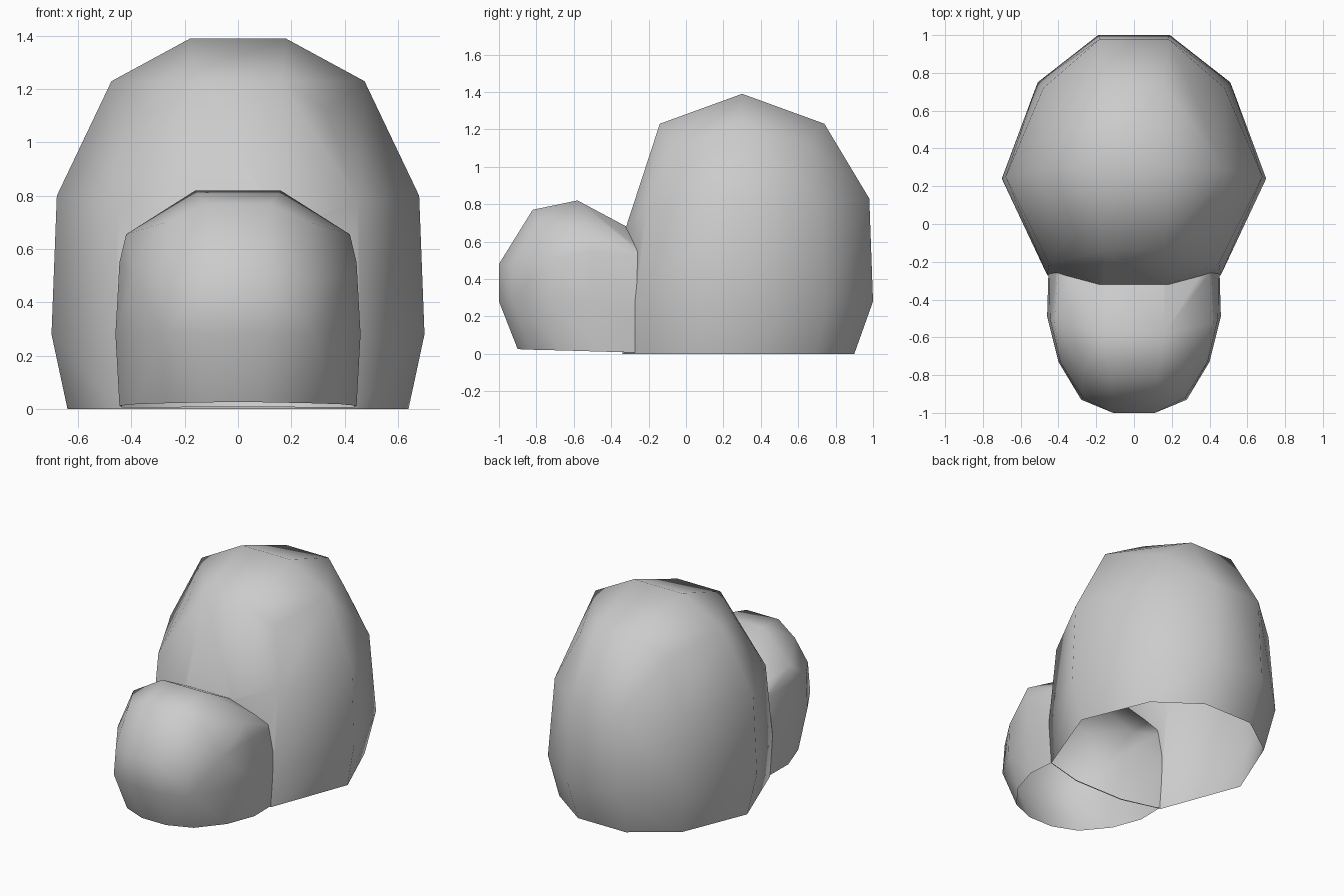
import bpy, bmesh, math

cube = bpy.data.objects.get("Cube")
if cube:
    bpy.data.objects.remove(cube, do_unlink=True)

grey = bpy.data.materials.new("stone_grey")
grey.use_nodes = True
grey.diffuse_color = (0.6, 0.6, 0.6, 1)
grey.node_tree.nodes["Principled BSDF"].inputs["Base Color"].default_value = (0.6, 0.6, 0.6, 1)


def boulder(name, half):
    """Closed rounded block wrapped around points mirrored across x."""
    bm = bmesh.new()
    for x, y, z in half:
        for side in (1, -1):
            bm.verts.new((side * x, y, z))
    hull = bmesh.ops.convex_hull(bm, input=bm.verts)
    unused = [v for v in bm.verts if not v.link_faces]
    bmesh.ops.delete(bm, geom=unused, context='VERTS')
    bmesh.ops.recalc_face_normals(bm, faces=bm.faces)
    mesh = bpy.data.meshes.new(name)
    bm.to_mesh(mesh)
    bm.free()
    mesh.materials.append(grey)
    obj = bpy.data.objects.new(name, mesh)
    bpy.context.collection.objects.link(obj)
    return obj


# Tall rear boulder: crown, then rings from top to base
tall = boulder("large_boulder", [
    (.18, .30, 1.39),
    (.16, -.14, 1.23), (.33, -.06, 1.12), (.475, .29, 1.23), (.33, .66, 1.12), (.16, .74, 1.23),
    (.18, -.32, .68), (.45, -.21, .78), (.68, .25, .80), (.48, .72, .80), (.18, .98, .83),
    (.19, -.38, .28), (.46, -.27, .28), (.70, .24, .28), (.51, .75, .28), (.19, 1.0, .28),
    (.18, -.34, 0), (.44, -.27, 0), (.64, .26, 0), (.46, .70, 0), (.18, .90, 0),
])

# Low front boulder, running back into the tall one
low = boulder("small_boulder", [
    (.12, -.82, .77), (.16, -.58, .82), (.16, -.15, .59),
    (.27, -.78, .70), (.42, -.52, .655), (.40, -.15, .50),
    (.11, -1.0, .48), (.27, -.92, .48), (.39, -.73, .50), (.445, -.50, .55),
    (.11, -1.0, .28), (.28, -.93, .28), (.40, -.73, .28), (.46, -.49, .28), (.45, -.15, .28),
    (.09, -.90, .025), (.25, -.83, .022), (.38, -.66, .018), (.445, -.46, .012), (.43, -.15, .003),
])

# Fuse the two into one skin
fuse = tall.modifiers.new("fuse", 'BOOLEAN')
fuse.operation = 'UNION'
fuse.solver = 'EXACT'
fuse.object = low
bpy.context.view_layer.update()
fused = bpy.data.meshes.new_from_object(tall.evaluated_get(bpy.context.evaluated_depsgraph_get()))
tall.modifiers.clear()
tall.data = fused
tall.name = "boulder_pair"
bpy.data.objects.remove(low, do_unlink=True)

# Open the underside
bm = bmesh.new()
bm.from_mesh(fused)
bm.normal_update()
under = [f for f in bm.faces if f.normal.z < -0.95]
bmesh.ops.delete(bm, geom=under, context='FACES')
bm.to_mesh(fused)
bm.free()

# Smooth surface with a crisp seam where the boulders meet
bpy.ops.object.select_all(action='DESELECT')
tall.select_set(True)
bpy.context.view_layer.objects.active = tall
bpy.ops.object.shade_smooth_by_angle(angle=math.radians(55))
